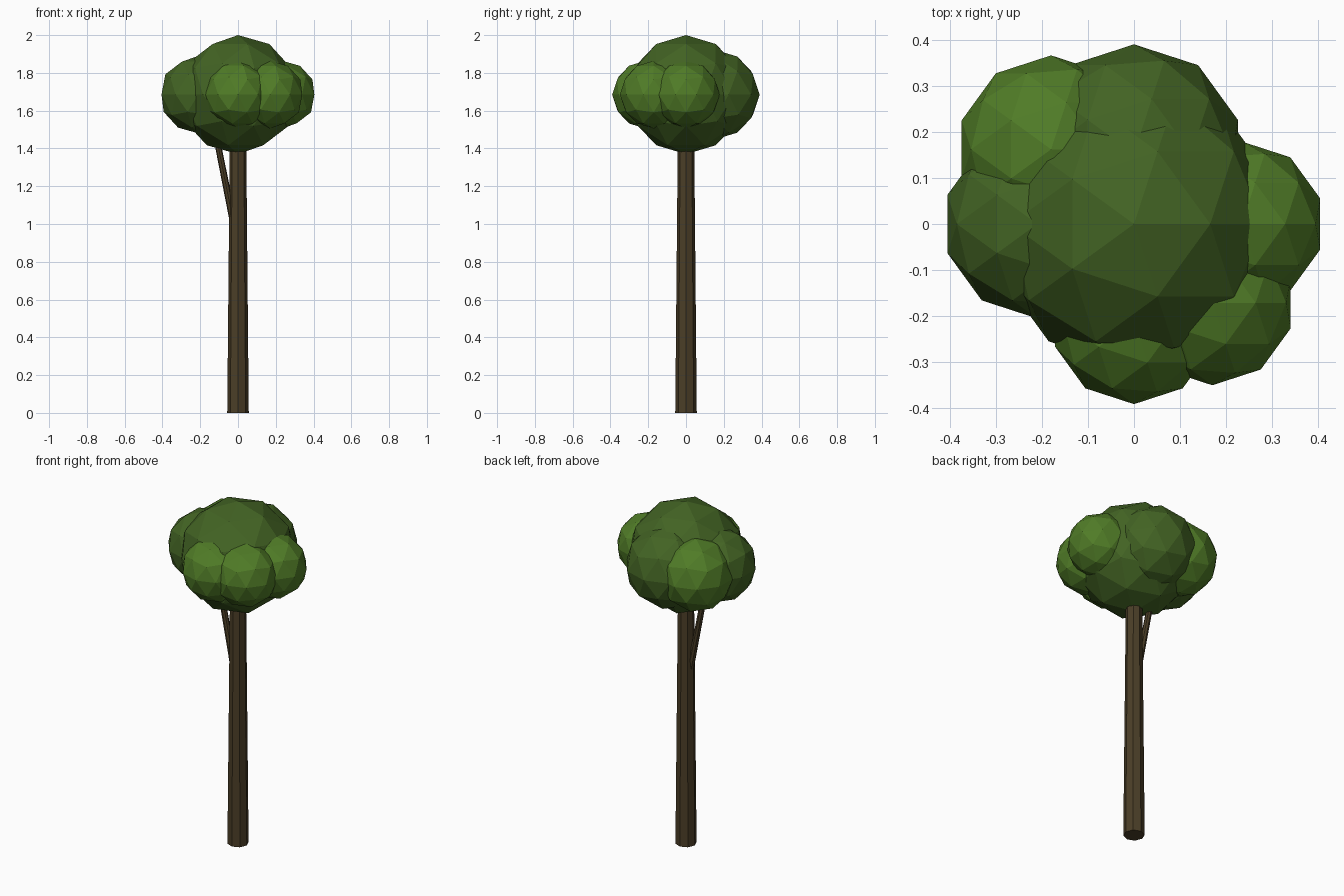
import bpy
from mathutils import Vector

if "Cube" in bpy.data.objects:
    bpy.data.objects.remove(bpy.data.objects["Cube"])


def material(name, rgb):
    m = bpy.data.materials.new(name)
    m.diffuse_color = (*rgb, 1)
    m.use_nodes = True
    m.node_tree.nodes["Principled BSDF"].inputs["Base Color"].default_value = m.diffuse_color
    return m


bark = material("bark", (0.07, 0.048, 0.02))
dark_leaf = material("dark_leaf", (0.055, 0.125, 0.017))
light_leaf = material("light_leaf", (0.08, 0.20, 0.02))


def limb(name, start, end, r1, r2, sides=8):
    a, b = Vector(start), Vector(end)
    bpy.ops.mesh.primitive_cone_add(
        vertices=sides, radius1=r1, radius2=r2, depth=(b - a).length,
        location=(a + b) / 2,
        rotation=(b - a).to_track_quat('Z', 'Y').to_euler())
    ob = bpy.context.object
    ob.name = name
    ob.data.materials.append(bark)


def foliage(name, x, y, r, mat):
    bpy.ops.mesh.primitive_ico_sphere_add(
        subdivisions=2, radius=r, location=(x, y, 1.685))
    ob = bpy.context.object
    ob.name = name
    ob.data.materials.append(mat)


# Trunk and its single side branch
bpy.ops.mesh.primitive_cone_add(vertices=8, radius1=0.057, radius2=0.042,
                                depth=1.6, location=(0, 0, 0.8))
trunk = bpy.context.object
trunk.name = "trunk"
trunk.data.materials.append(bark)
limb("branch", (-0.005, 0, 0.91), (-0.14, 0, 1.59), 0.019, 0.016)

# Crown: a large central clump ringed by smaller ones
foliage("crown_centre", 0, 0, 0.315, dark_leaf)
foliage("crown_back", 0, 0.153, 0.237, dark_leaf)
foliage("crown_left", -0.21, 0, 0.205, dark_leaf)
foliage("crown_back_left", -0.18, 0.162, 0.204, light_leaf)
foliage("crown_right", 0.234, 0, 0.179, light_leaf)
foliage("crown_front_right", 0.17, -0.171, 0.179, light_leaf)
foliage("crown_front", 0, -0.211, 0.18, light_leaf)
